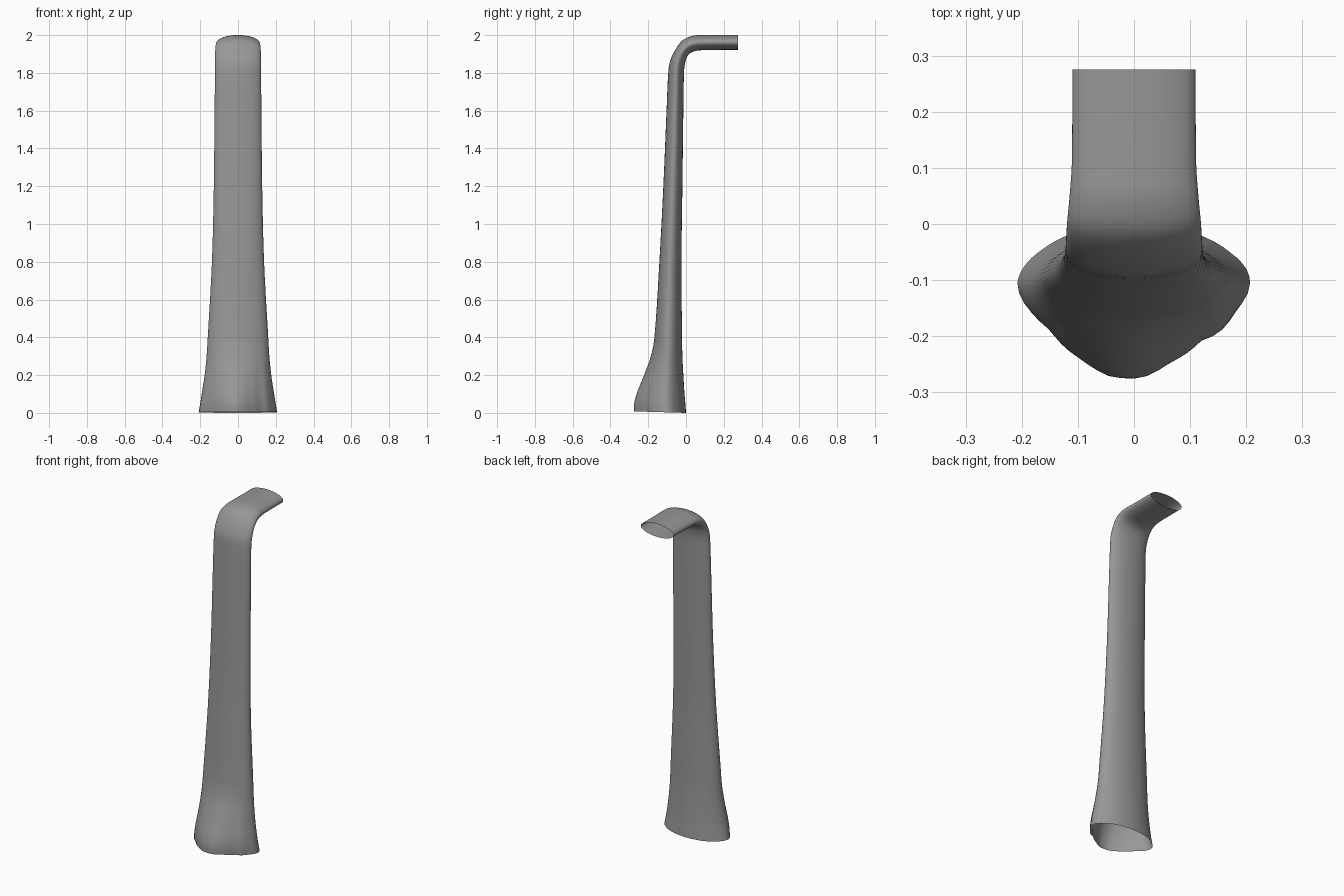
import bpy, bmesh, math
from mathutils import Vector

if "Cube" in bpy.data.objects:
    bpy.data.objects.remove(bpy.data.objects["Cube"])

N, SUB = 56, 5

# stations: front/outer (y, z), back/inner (y, z), half width, centre fraction from back
stations = [
    (-0.275, 0.008, 0.000, 0.000, 0.207, 0.38),
    (-0.274, 0.050, -0.003, 0.045, 0.200, 0.39),
    (-0.260, 0.105, -0.008, 0.100, 0.191, 0.40),
    (-0.222, 0.200, -0.014, 0.200, 0.176, 0.43),
    (-0.186, 0.300, -0.019, 0.300, 0.166, 0.47),
    (-0.167, 0.400, -0.021, 0.400, 0.160, 0.50),
    (-0.141, 0.800, -0.024, 0.800, 0.138, 0.50),
    (-0.120, 1.200, -0.019, 1.200, 0.128, 0.50),
    (-0.103, 1.600, -0.014, 1.600, 0.124, 0.50),
    (-0.094, 1.800, -0.011, 1.790, 0.122, 0.50),
    (-0.085, 1.860, -0.007, 1.840, 0.122, 0.50),
    (-0.055, 1.925, 0.005, 1.883, 0.121, 0.50),
    (-0.015, 1.975, 0.025, 1.906, 0.119, 0.50),
    (0.040, 1.997, 0.055, 1.917, 0.115, 0.50),
    (0.100, 2.000, 0.105, 1.921, 0.111, 0.50),
    (0.190, 2.000, 0.190, 1.922, 0.110, 0.50),
    (0.275, 2.000, 0.275, 1.922, 0.110, 0.50),
]

# uneven foot outline, relative to its widest line
foot = [(0.207, 0), (0.2, 0.025), (0.17, 0.055), (0.12, 0.084), (0, 0.105),
        (-0.12, 0.084), (-0.165, 0.058), (-0.195, 0.03), (-0.208, 0),
        (-0.203, -0.025), (-0.185, -0.05), (-0.15, -0.083), (-0.095, -0.135),
        (-0.043, -0.167), (0.012, -0.17), (0.065, -0.14), (0.12, -0.1),
        (0.152, -0.088), (0.182, -0.05), (0.207, -0.01)]


def polar(p):
    """Angle and radius in the unit space of the plain foot section."""
    x, y = p[0] / 0.207, p[1] / (0.105 if p[1] >= 0 else 0.17)
    return math.atan2(y, x) % math.tau, math.hypot(x, y)


table = sorted(polar(p) for p in foot)
table = [(table[-1][0] - math.tau, table[-1][1])] + table + [(table[0][0] + math.tau, table[0][1])]


def foot_scale(a):
    for (a0, r0), (a1, r1) in zip(table, table[1:]):
        if a0 <= a <= a1:
            return r0 + (r1 - r0) * (a - a0) / max(a1 - a0, 1e-6)
    return 1.0


def blend(i, t):
    """Smooth Hermite interpolation between stations."""
    n = len(stations)

    def dist(a, b):
        p, q = stations[a], stations[b]
        return math.hypot((p[0] + p[2] - q[0] - q[2]) / 2, (p[1] + p[3] - q[1] - q[3]) / 2)

    def slope(k, c):
        a, b = max(k - 1, 0), min(k + 1, n - 1)
        total = sum(dist(j, j + 1) for j in range(a, b))
        return (stations[b][c] - stations[a][c]) / total

    d = dist(i, i + 1)
    h = (2*t**3 - 3*t**2 + 1, t**3 - 2*t**2 + t, -2*t**3 + 3*t**2, t**3 - t**2)
    return [h[0]*stations[i][c] + h[1]*d*slope(i, c) + h[2]*stations[i + 1][c] + h[3]*d*slope(i + 1, c)
            for c in range(6)]


# loft the open tube
sections = [blend(i, k / SUB) for i in range(len(stations) - 1) for k in range(SUB)] + [stations[-1]]
bm = bmesh.new()
rings = []
for fy, fz, by, bz, w, f in sections:
    front, back = Vector((0, fy, fz)), Vector((0, by, bz))
    centre = back.lerp(front, f)
    fade = max(0.0, 1 - fz / 0.42)
    ring = []
    for k in range(N):
        a = math.tau * k / N
        s = 1 + (foot_scale(a) - 1) * fade
        side = math.sin(a) * s
        axis = (back - centre) if side >= 0 else (front - centre)
        ring.append(bm.verts.new(centre + Vector((w * math.cos(a) * s, 0, 0)) + axis * abs(side)))
    rings.append(ring)
for r0, r1 in zip(rings, rings[1:]):
    for k in range(N):
        j = (k + 1) % N
        bm.faces.new((r0[k], r0[j], r1[j], r1[k]))

mesh = bpy.data.meshes.new("bent_pipe")
bm.to_mesh(mesh)
bm.free()
pipe = bpy.data.objects.new("bent_pipe", mesh)
bpy.context.collection.objects.link(pipe)
for p in mesh.polygons:
    p.use_smooth = True

# dark grey finish
grey = bpy.data.materials.new("dark_grey")
grey.diffuse_color = (0.31, 0.31, 0.31, 1)
grey.use_nodes = True
grey.node_tree.nodes["Principled BSDF"].inputs["Base Color"].default_value = grey.diffuse_color
mesh.materials.append(grey)
